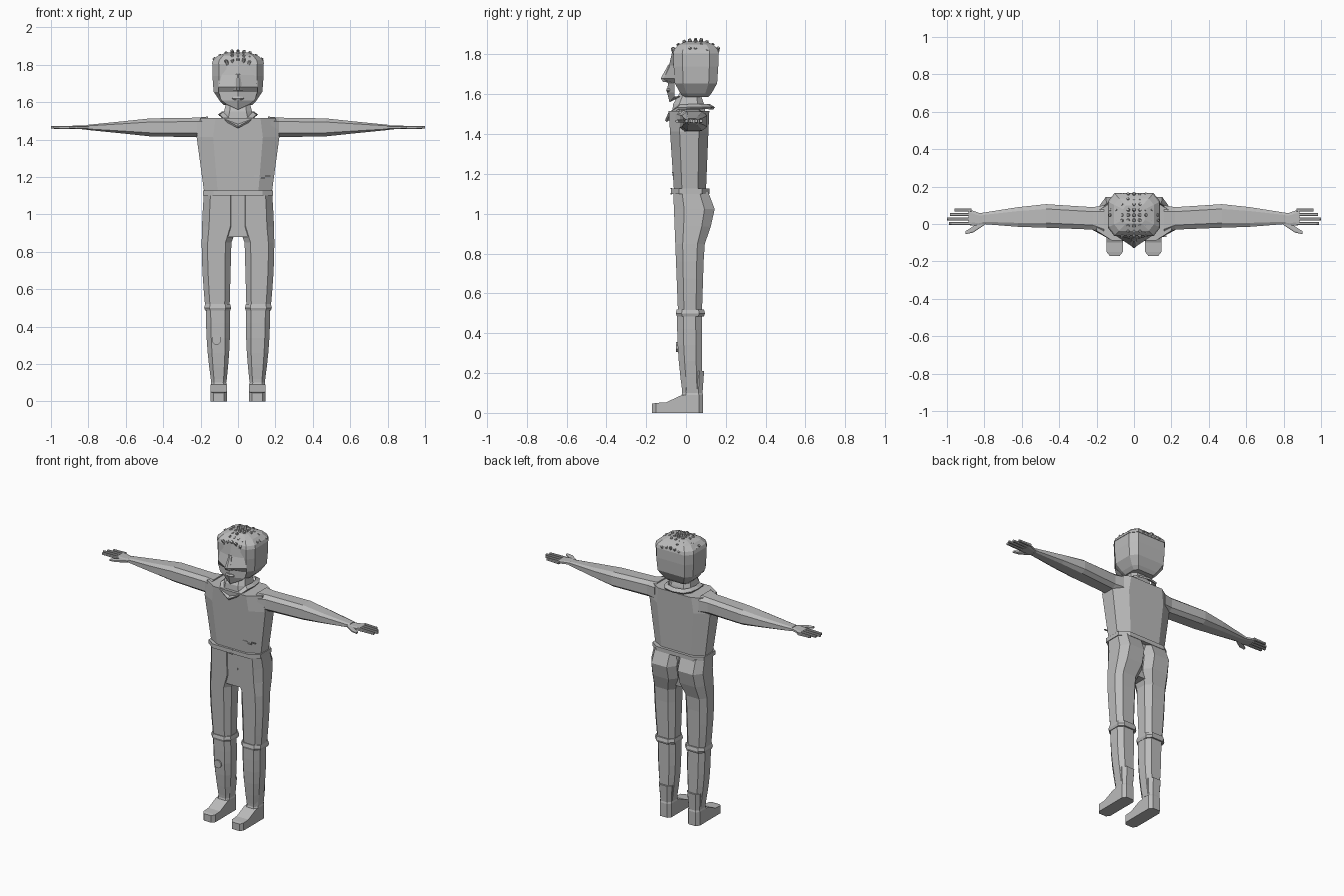
import bpy, bmesh, math
from mathutils import Vector, Matrix

old = bpy.data.objects.get("Cube")
if old:
    bpy.data.objects.remove(old, do_unlink=True)

grey = bpy.data.materials.new("plain grey")
grey.use_nodes = True
grey.diffuse_color = (.5, .5, .5, 1)
grey.node_tree.nodes["Principled BSDF"].inputs["Base Color"].default_value = grey.diffuse_color


def finish(name, bm, mirror=False):
    bmesh.ops.recalc_face_normals(bm, faces=bm.faces)
    mesh = bpy.data.meshes.new(name)
    bm.to_mesh(mesh)
    bm.free()
    mesh.materials.append(grey)
    part = bpy.data.objects.new(name, mesh)
    bpy.context.collection.objects.link(part)
    if mirror:
        part.modifiers.new("mirror", "MIRROR")
    return part


def lerp(start, end, factor):
    return start + (end - start) * factor


def tube(name, axis, rings, flat_a=.6, flat_b=.6, mirror=False):
    """Join chamfered rectangles (position, a_min, a_max, b_min, b_max) along an axis."""
    place = {"x": lambda t, a, b: (t, a, b),
             "y": lambda t, a, b: (a, t, b),
             "z": lambda t, a, b: (a, b, t)}[axis]
    quarter = [(1, -flat_b), (1, flat_b), (flat_a, 1), (-flat_a, 1)]
    outline = quarter + [(-u, -v) for u, v in quarter]
    bm = bmesh.new()
    loops = []
    for t, a_min, a_max, b_min, b_max in rings:
        loops.append([bm.verts.new(place(t, lerp(a_min, a_max, (u + 1) / 2),
                                         lerp(b_min, b_max, (v + 1) / 2)))
                      for u, v in outline])
    for low, high in zip(loops, loops[1:]):
        for i in range(len(outline)):
            bm.faces.new((low[i - 1], low[i], high[i], high[i - 1]))
    bm.faces.new(loops[0])
    bm.faces.new(loops[-1])
    return finish(name, bm, mirror)


def body(name, rows, flat_a=.6, flat_b=.6):
    """Tube standing on the centre line, from (height, half_width, front, back)."""
    return tube(name, "z", [(z, -w, w, front, back) for z, w, front, back in rows], flat_a, flat_b)


def plate(name, centre, size):
    bm = bmesh.new()
    bmesh.ops.create_cube(bm, size=1, matrix=Matrix.Translation(centre) @ Matrix.Diagonal((*size, 1)))
    return finish(name, bm)


def sheet(name, left, right):
    bm = bmesh.new()
    a = [bm.verts.new(p) for p in left]
    b = [bm.verts.new(p) for p in right]
    for i in range(1, len(a)):
        bm.faces.new((a[i - 1], a[i], b[i], b[i - 1]))
    return finish(name, bm, mirror=True)


# Shirt widens to the armpits, then closes to the shoulders
shirt = []
for step in range(5):
    f = step / 4
    half = lerp(.18, .235, f) if f < 1 else .2
    shirt.append((lerp(1.11, 1.515, f), half, lerp(-.06, -.087, f), lerp(.1, .117, f)))
body("shirt", shirt, flat_b=.5)

# Belt with two front seams, and the pocket seam
belt_top, belt_bottom = 1.127, 1.1
body("belt", [(z, .188, -.075, .118) for z in (belt_bottom, belt_top)], flat_a=.7)
for z in (belt_bottom, belt_top):
    plate("belt_seam", (0, -.075, z), (.03, .008, .006))
for i, lift in enumerate((.004, -.006, .006)):
    plate("pocket_seam", (.1 + i * .03, -.066, 1.2 + lift), (.03, .008, .005))

# Trousers: each leg tapers to the knee and swells at the seat
body("hips", [(.88, .1, -.05, .07), (1.11, .15, -.06, .09)], .8, .7)


def seat(z):
    return .05 * math.exp(-((z - 1) / .09) ** 2)


thigh = []
for step in range(8):
    f = step / 7
    z = lerp(.5, 1.11, f)
    inner = lerp(.045, .028, f) if z < .87 else .003
    swell = .015 * math.sin(math.pi * f)
    thigh.append((z, inner, lerp(.175, .183, f) + swell, lerp(-.04, -.064, f), lerp(.08, .1, f) + seat(z)))
tube("trouser_leg", "z", thigh, flat_b=.5, mirror=True)

shin = []
for step in range(6):
    f = step / 5
    calf = .008 * math.sin(math.pi * f)
    shin.append((lerp(.1, .5, f), lerp(.062, .044, f) - calf, lerp(.143, .172, f) + calf,
                 lerp(-.018, -.045, f) - calf, .08))
tube("shin", "z", shin, flat_b=.5, mirror=True)
tube("knee_cuff", "z", [(.5 + d, .042 - w, .176 + w, -.046 - w, .09 + w)
                        for d, w in ((-.015, 0), (0, .005), (.02, 0))], mirror=True)
tube("shin_patch", "y", [(y, -.14, -.09, .305, .355) for y in (-.05, -.03)], .4, .4)

# Boots
tube("boot_shaft", "z", [(z, .06 - w, .146 + w, -.022 - w, .086 + w)
                         for z, w in ((0, 0), (.09, 0), (.1, -.003), (.21, .005))], mirror=True)
tube("boot_foot", "y", [(y, .06 + w, .146 - w, 0, top) for y, w, top in
                        ((-.17, .016, .046), (-.15, 0, .05), (-.1, 0, .053), (-.02, 0, .09), (.06, 0, .09))],
     .9, 1, mirror=True)

# Arms and hands, all on one level line
arm_z = 1.465


def along_arm(name, rows):
    """Tube along x from (x, front, back, half_height)."""
    tube(name, "x", [(x, front, back, arm_z - h, arm_z + h) for x, front, back, h in rows], mirror=True)


along_arm("sleeve", [(.16, -.06, .1, .058), (.22, -.03, .09, .052), (.47, -.02, .106, .048),
                     (.62, -.015, .09, .032), (.81, 0, .06, .013)])
along_arm("palm", [(.79, 0, .055, .01), (.83, -.01, .06, .01), (.885, -.006, .08, .009)])
along_arm("thumb", [(.8, -.006, .02, .008), (.86, -.046, -.012, .008), (.9, -.054, -.038, .006)])
for i, tip in enumerate((.99, 1, .985, .96)):
    y = .003 + i * .024
    along_arm("finger", [(x, y - half, y + half, half) for x, half in ((.87, .009), (tip, .007))])

# Neck and a collar that dips at the front
body("neck", [(1.5, .09, -.07, .1), (1.55, .075, -.065, .09), (1.61, .06, -.03, .07)])


def collar_edge(spread, drop):
    points = []
    for step in range(7):
        angle = math.pi * (step / 6 - .5)
        dip = .065 * max(0, -math.sin(angle)) ** 6
        points.append((.085 * spread * math.cos(angle) ** .6,
                       .02 + .1 * spread * math.sin(angle), 1.55 - drop - dip))
    return points


collar = sheet("collar", collar_edge(1, 0), collar_edge(1.25, .015))
collar.modifiers.new("thickness", "SOLIDIFY").thickness = .012


# Head: one oval cross-section scaled by height, with a ridged face
def head_shell(name, profile, grow=0):
    body(name, [(z, .137 * s + grow, .05 - .112 * s - grow, .05 + .112 * s + grow)
                for z, s in profile], .75, .6)


head_shell("skull", [(1.585, .55), (1.605, .7), (1.655, .95), (1.74, 1), (1.805, 1), (1.84, .8)])
head_shell("hairline", [(1.805, 1), (1.825, .95), (1.85, .75), (1.865, .4)], grow=.003)

profile = [(-.068, 1.82), (-.085, 1.745), (-.127, 1.68), (-.09, 1.655), (-.095, 1.61), (-.083, 1.56), (-.03, 1.585)]
ridge = [(0, y, z) for y, z in profile]
cheek = [(min(.104, .06 + max(0, z - 1.58)), max(y, -.058), max(z, 1.588)) for x, y, z in ridge]
sheet("face", ridge, cheek)
body("nose", [(1.662, .026, -.115, -.07), (1.68, .022, -.127, -.07), (1.75, .01, -.088, -.07)], .3, .4)
body("lips", [(1.612, .02, -.096, -.07), (1.62, .034, -.1, -.07), (1.63, .022, -.096, -.07)], .4, .4)

# Curly hair: a grid of short stubs leaning out over the crown
bm = bmesh.new()
count = 9
for i in range(count):
    for j in range(count):
        u, v = 2 * i / (count - 1) - 1, 2 * j / (count - 1) - 1
        radius = math.hypot(u, v)
        if radius > 1.2:
            continue
        root = Vector((u * .118, .048 + v * .105, 1.862 - .042 * radius ** 2))
        lean = Vector((u, v, 1.3)).to_track_quat("Z", "Y").to_matrix().to_4x4()
        height = .036 + .008 * ((i + 2 * j) % 3 - 1)
        bmesh.ops.create_cone(bm, segments=6, cap_ends=True, radius1=.016, radius2=.007,
                              depth=height, matrix=Matrix.Translation(root) @ lean)
finish("curly_hair", bm)
